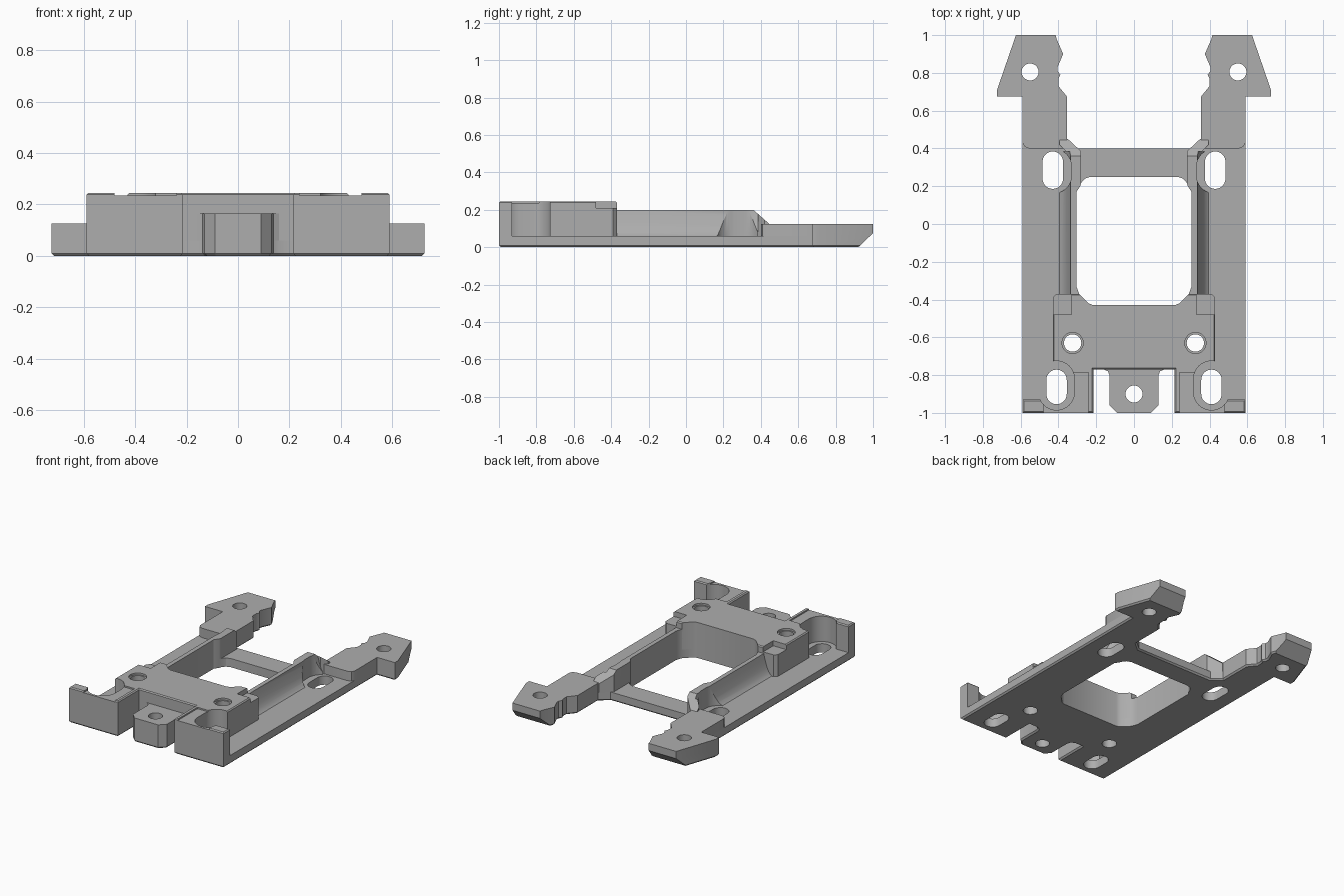
import bpy, bmesh
from math import cos, sin, pi, radians
from mathutils import Vector

cube = bpy.data.objects.get("Cube")
if cube:
    bpy.data.objects.remove(cube, do_unlink=True)

grey = bpy.data.materials.new("matte grey")
grey.use_nodes = True
grey.diffuse_color = (0.42, 0.42, 0.42, 1)
grey.node_tree.nodes["Principled BSDF"].inputs["Base Color"].default_value = (0.42, 0.42, 0.42, 1)

AXES = {
    "Z": lambda u, v, w: Vector((u, v, w)),
    "X": lambda u, v, w: Vector((w, u, v)),
    "Y": lambda u, v, w: Vector((u, w, v)),
}


def prism(name, points, low, high, axis="Z", bevel_at=None, bevel=0.01):
    """Extrude an outline along an axis, optionally bevelling one end rim."""
    place = AXES[axis]
    bm = bmesh.new()
    ends = [[bm.verts.new(place(u, v, w)) for u, v in points] for w in (low, high)]
    for ring in ends:
        bm.faces.new(ring)
    n = len(points)
    for i in range(n):
        j = (i + 1) % n
        bm.faces.new((ends[0][i], ends[0][j], ends[1][j], ends[1][i]))
    bmesh.ops.recalc_face_normals(bm, faces=bm.faces)
    if bevel_at is not None:
        rim = [e for e in bm.edges if all(abs(v.co.z - bevel_at) < 1e-5 for v in e.verts)]
        bmesh.ops.bevel(bm, geom=rim, offset=bevel, segments=1, affect="EDGES")
    mesh = bpy.data.meshes.new(name)
    bm.to_mesh(mesh)
    bm.free()
    mesh.materials.append(grey)
    obj = bpy.data.objects.new(name, mesh)
    bpy.context.collection.objects.link(obj)
    return obj


def symmetric(half):
    """Close a right-hand outline that starts and ends on x = 0."""
    return half + [(-x, y) for x, y in reversed(half) if x > 0]


def capsule(x, y0, y1, r, steps=16):
    """Slot outline; a circle when both ends coincide."""
    arcs = [(y1, 0), (y0, pi)]
    pts = [(x + r * cos(a + pi * i / steps), y + r * sin(a + pi * i / steps))
           for y, a in arcs for i in range(steps + 1)]
    return [p for i, p in enumerate(pts)
            if (Vector(p) - Vector(pts[i - 1])).length > 1e-5]


def rect(x0, x1, y0, y1):
    return [(x0, y0), (x1, y0), (x1, y1), (x0, y1)]


cutters = []


def cutter(points, low=-0.1, high=0.5, axis="Z"):
    obj = prism("cutter", points, low, high, axis)
    obj.hide_render = True
    cutters.append(obj)
    return obj


def pair(points, low=-0.1, high=0.5):
    return [cutter([(s * x, y) for x, y in points], low, high) for s in (1, -1)]


def finish(obj, cuts, mirror=False):
    """Apply cuts and mirroring, then shade."""
    for c in cuts:
        mod = obj.modifiers.new("cut", "BOOLEAN")
        mod.operation, mod.solver, mod.object = "DIFFERENCE", "EXACT", c
    if mirror:
        obj.modifiers.new("mirror", "MIRROR")
    bpy.context.view_layer.update()
    graph = bpy.context.evaluated_depsgraph_get()
    mesh = bpy.data.meshes.new_from_object(obj.evaluated_get(graph))
    obj.modifiers.clear()
    obj.data = mesh
    mesh.shade_smooth()
    mesh.set_sharp_from_angle(angle=radians(28))


# Shared cutters: window, screw slots, holes and sloped ends
window = cutter(symmetric([
    (0, -0.43), (0.215, -0.43), (0.24, -0.42), (0.29, -0.37), (0.305, -0.33),
    (0.305, 0.17), (0.285, 0.2), (0.278, 0.22), (0.26, 0.24), (0.23, 0.25), (0, 0.25)]))
front_slots = pair(capsule(0.41, -0.9, -0.825, 0.054))
back_slots = pair(capsule(0.43, 0.24, 0.33, 0.054))
block_holes = pair(capsule(0.325, -0.63, -0.63, 0.046))
block_sinks = pair(capsule(0.325, -0.63, -0.63, 0.056), 0.232)
arm_holes = pair(capsule(0.55, 0.805, 0.805, 0.045))
tab_hole = cutter(capsule(0, -0.9, -0.9, 0.045))
front_pockets = pair(capsule(0.41, -0.89, -0.82, 0.095), 0.06)
back_pockets = pair(capsule(0.43, 0.26, 0.30, 0.1), 0.06)
corner_steps = pair(rect(0.33, 0.5, -0.48, -0.3), 0.21)
wall_dips = pair(rect(0.24, 0.48, -1.1, -0.785), 0.235)
tip_slope = cutter([(0.9, -0.02), (1.02, 0.094), (1.02, -0.1), (0.9, -0.1)], -1, 1, "X")
rail_slope = cutter([(0.355, 0.204), (0.48, 0.094), (0.48, 0.4), (0.355, 0.4)], -1, 1, "X")

# Arm outline, from the inner root round the hooked head to the outer root
arm_edge = [(0.355, 0.45), (0.355, 0.675), (0.4, 0.73), (0.4, 0.77), (0.39, 0.79),
            (0.405, 0.81), (0.405, 0.83), (0.375, 0.9), (0.41, 0.98), (0.415, 1),
            (0.625, 1), (0.725, 0.71), (0.725, 0.675), (0.59, 0.675)]
tab_edge = [(0, -1), (0.09, -1), (0.13, -0.96), (0.13, -0.8), (0.138, -0.78), (0.16, -0.77)]

# Base plate with arms and tab in one outline
plate = prism("base_plate", symmetric(
    tab_edge + [(0.215, -0.77), (0.215, -1), (0.59, -1)]
    + arm_edge[::-1] + [(0.295, 0.4), (0, 0.4)]), 0, 0.06, bevel_at=0)
finish(plate, [window, tab_hole, tip_slope] + front_slots + back_slots + block_holes + arm_holes)

# Raised arms with hooked heads
arms = prism("hooked_arms", arm_edge + [(0.59, 0.43), (0.58, 0.41), (0.555, 0.4), (0.355, 0.4)],
             0.06, 0.125)
finish(arms, [arm_holes[0], back_pockets[0], tip_slope], mirror=True)

# Front block with the two walls that wrap around the screw pockets
block = prism("front_block", symmetric([
    (0, -0.77), (0.215, -0.77), (0.215, -1), (0.59, -1), (0.59, -0.93), (0.43, -0.93),
    (0.43, -0.39), (0.41, -0.37), (0, -0.37)]), 0.06, 0.245, bevel_at=0.245, bevel=0.007)
finish(block, [window] + block_holes + block_sinks + front_pockets + corner_steps + wall_dips)

# Front tab
tab = prism("front_tab", symmetric(tab_edge + [(0.16, -0.765), (0, -0.765)]), 0.06, 0.165)
finish(tab, [tab_hole])

# Side rails with a concave outer face
rails = prism("side_rails", [
    (0.28, 0.06), (0.28, 0.2), (0.335, 0.2), (0.342, 0.17), (0.35, 0.14), (0.36, 0.11),
    (0.372, 0.085), (0.385, 0.068), (0.395, 0.06)], -0.38, 0.385, "Y")
finish(rails, [window, back_pockets[0], rail_slope], mirror=True)

# Angled rail ends that run down onto the arms
rail_ends = prism("rail_ends", [
    (0.28, 0.385), (0.35, 0.45), (0.395, 0.45), (0.395, 0.42), (0.36, 0.385)], 0.06, 0.2)
finish(rail_ends, [back_pockets[0], rail_slope], mirror=True)

for c in cutters:
    bpy.data.objects.remove(c, do_unlink=True)
